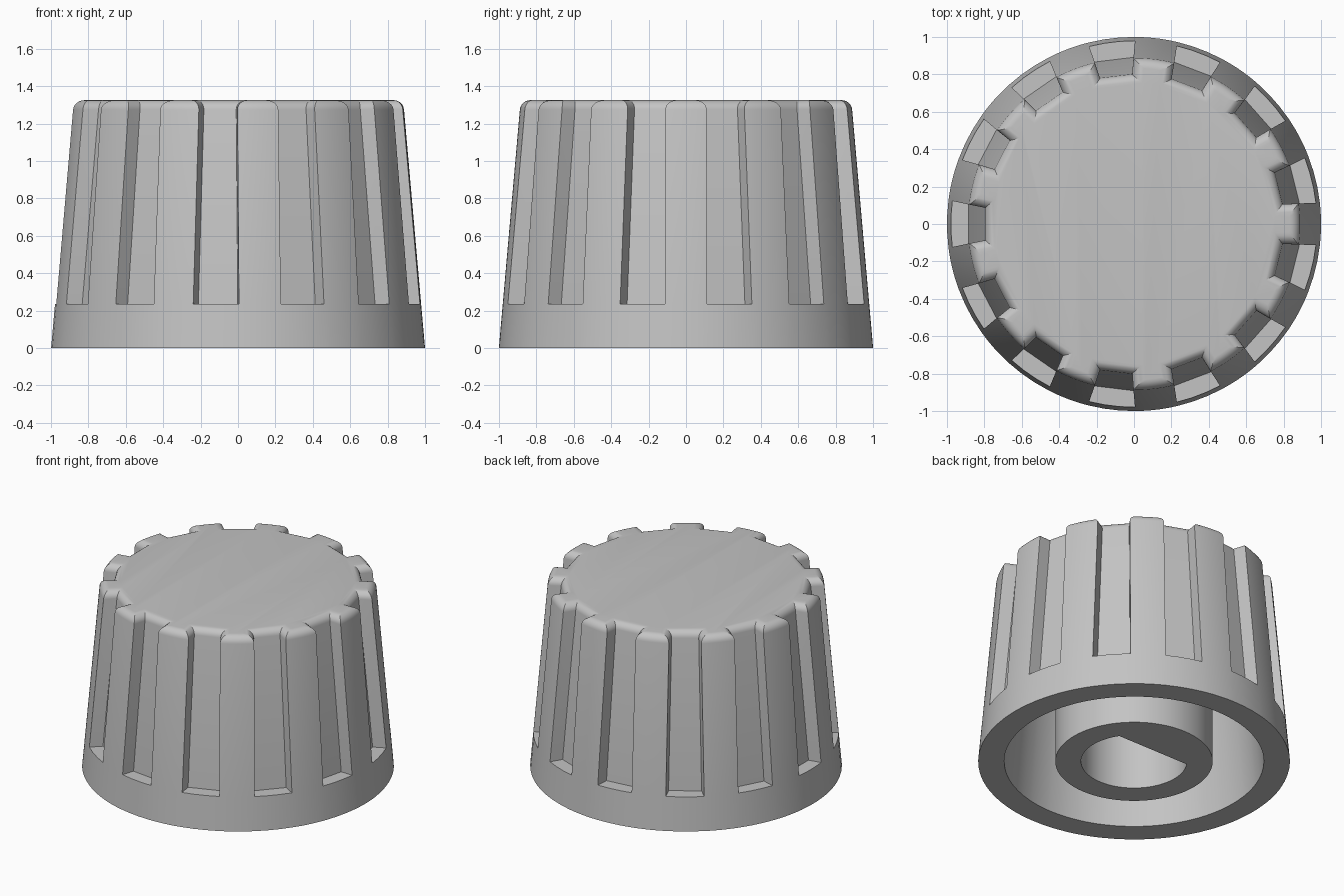
import bpy, bmesh, math

if "Cube" in bpy.data.objects:
    bpy.data.objects.remove(bpy.data.objects["Cube"])

N = 13                     # grip grooves
STEP = 2 * math.pi / N
ARC = 7                    # segments along each rib
TOP, LEDGE, FILLET = 1.325, 0.235, 0.05
FLAT, BORE = 0.19, 0.34    # D-shaped shaft hole

mat = bpy.data.materials.new("plain grey")
mat.diffuse_color = (0.55, 0.55, 0.55, 1)
mat.use_nodes = True
mat.node_tree.nodes["Principled BSDF"].inputs["Base Color"].default_value = mat.diffuse_color

bm = bmesh.new()


def outer_radius(z):
    return 1 - 0.088 * z


def outline(z, grooved=True, inset=0.0):
    """Points of the outer wall at height z, with or without grooves."""
    zc = max(z, LEDGE)
    t = (zc - LEDGE) / (TOP - LEDGE)
    r = outer_radius(zc) - inset
    floor = 0.885 - 0.085 * (zc - LEDGE) - inset
    half = 0.106 - 0.02 * t + inset
    h = half
    for _ in range(6):     # where the groove side meets the outer circle
        h = half + 0.2 * (math.sqrt(r * r - h * h) - floor)
    beta = math.asin(h / r)
    if not grooved:
        r = outer_radius(z)
    pts = []
    for k in range(N):
        a = math.pi + k * STEP

        def polar(radius, ang):
            return (radius * math.cos(a + ang), radius * math.sin(a + ang), z)

        pts.append(polar(r, -beta))
        for s in (-1, 1):
            if grooved:
                pts.append(polar(math.hypot(floor, half), s * math.atan2(half, floor)))
            else:
                pts.append(polar(r, s * beta / 3))
        for i in range(ARC):
            pts.append(polar(r, beta + (STEP - 2 * beta) * i / ARC))
    return pts


COUNT = N * (3 + ARC)


def circle(r, z):
    return [(r * x / math.hypot(x, y), r * y / math.hypot(x, y), z)
            for x, y, _ in outline(0, False)]


def d_hole(z):
    corner = math.asin(FLAT / BORE)
    pts = []
    for x, y, _ in circle(BORE, z):
        a = math.atan2(y, x)
        for c in (corner, math.pi - corner):
            if abs(a - c) < 0.045:
                a = c
        x, y = BORE * math.cos(a), BORE * math.sin(a)
        pts.append((x, min(y, FLAT), z))
    return pts


# rings from the bore's end, around the underside, up the outside to the top
rings = [d_hole(1.0), d_hole(0),                        # shaft bore
         circle(0.505, 0), circle(0.505, 1.13),         # shaft boss
         circle(0.735, 1.13), circle(0.833, 0),         # hollow skirt
         outline(0, False), outline(LEDGE, False),      # lower band
         outline(LEDGE), outline(TOP - FILLET)]         # grooved grip
for i in range(1, 7):                                   # rounded top edge
    t = math.pi / 2 * i / 6
    rings.append(outline(TOP - FILLET + FILLET * math.sin(t),
                         inset=FILLET * (1 - math.cos(t))))

verts = [[bm.verts.new(p) for p in ring] for ring in rings]
for lo, hi in zip(verts, verts[1:]):
    for i in range(COUNT):
        j = (i + 1) % COUNT
        bm.faces.new((lo[i], lo[j], hi[j], hi[i]))
bm.faces.new(verts[0])
bm.faces.new(verts[-1])
bmesh.ops.remove_doubles(bm, verts=bm.verts, dist=1e-5)
bmesh.ops.recalc_face_normals(bm, faces=bm.faces)

mesh = bpy.data.meshes.new("knob")
bm.to_mesh(mesh)
bm.free()
mesh.materials.append(mat)
knob = bpy.data.objects.new("knob", mesh)
bpy.context.collection.objects.link(knob)
bpy.context.view_layer.objects.active = knob
knob.select_set(True)
bpy.ops.object.shade_smooth_by_angle(angle=math.radians(25))
